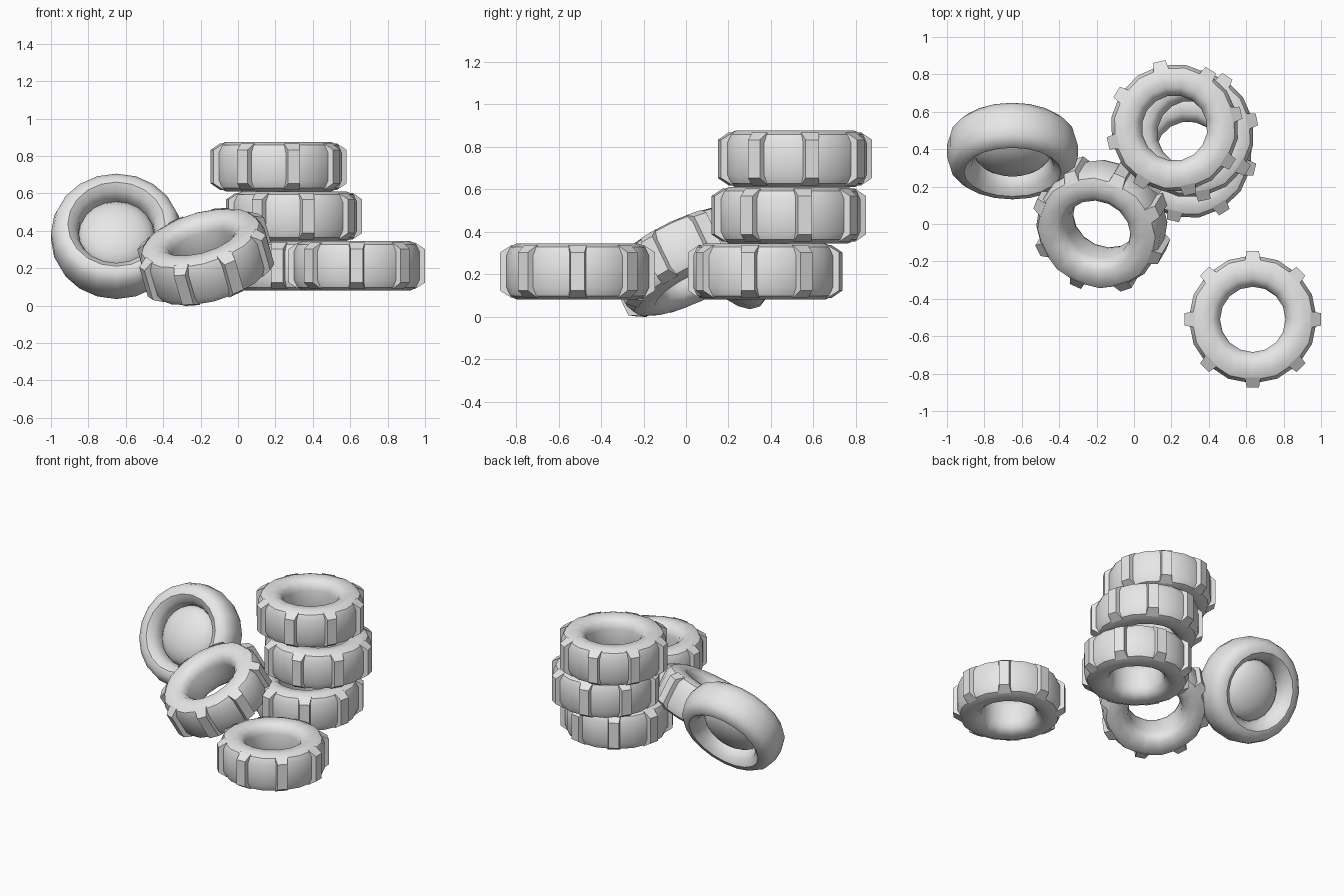
import bpy
import bmesh
from math import cos, sin, pi, radians
from mathutils import Vector, Matrix

cube = bpy.data.objects.get("Cube")
if cube:
    bpy.data.objects.remove(cube, do_unlink=True)

# One plain grey for everything
grey = bpy.data.materials.new("light_grey")
grey.use_nodes = True
colour = (0.8, 0.8, 0.8, 1)
grey.diffuse_color = colour
grey.node_tree.nodes["Principled BSDF"].inputs["Base Color"].default_value = colour

# Upper half of each tyre section: radius, height above the mid plane
CHUNKY = [(0.175, 0.06), (0.185, 0.10), (0.22, 0.13), (0.285, 0.1325),
          (0.325, 0.115), (0.343, 0.075)]
ROUND = [(0.203, 0.05), (0.222, 0.10), (0.26, 0.13), (0.30, 0.125),
         (0.335, 0.09), (0.35, 0.035)]


def lathe(bm, half, sides):
    """Closed ring swept from a section mirrored about the mid plane."""
    section = half + [(r, -z) for r, z in reversed(half)]
    rings = []
    for i in range(sides):
        a = 2 * pi * i / sides
        rings.append([bm.verts.new((r * cos(a), r * sin(a), z)) for r, z in section])
    n = len(section)
    for i in range(sides):
        a, b = rings[i], rings[(i + 1) % sides]
        for j in range(n):
            k = (j + 1) % n
            bm.faces.new((a[j], a[k], b[k], b[j]))


def add_lug(bm, angle):
    """Tread block that tapers towards its outer face."""
    verts = bmesh.ops.create_cube(bm, size=1)["verts"]
    for v in verts:
        outer = v.co.x > 0
        v.co.x = 0.365 if outer else 0.31
        v.co.y *= 0.066 if outer else 0.085
        v.co.z *= 0.18 if outer else 0.25
    bmesh.ops.rotate(bm, verts=verts, matrix=Matrix.Rotation(angle, 3, "Z"))


def finish(bm, name, centre, axis, spin):
    bmesh.ops.recalc_face_normals(bm, faces=bm.faces)
    mesh = bpy.data.meshes.new(name)
    bm.to_mesh(mesh)
    bm.free()
    mesh.materials.append(grey)
    obj = bpy.data.objects.new(name, mesh)
    bpy.context.collection.objects.link(obj)
    turn = Vector((0, 0, 1)).rotation_difference(Vector(axis)).to_matrix().to_4x4()
    obj.matrix_world = (Matrix.Translation(centre) @ turn
                        @ Matrix.Rotation(radians(spin), 4, "Z"))
    bpy.ops.object.select_all(action="DESELECT")
    obj.select_set(True)
    bpy.context.view_layer.objects.active = obj
    bpy.ops.object.shade_smooth_by_angle(angle=radians(40))


def tyre(name, centre, axis=(0, 0, 1), spin=0, half=CHUNKY, sides=16, lugs=8):
    bm = bmesh.new()
    lathe(bm, half, sides)
    for i in range(lugs):
        add_lug(bm, 2 * pi * i / lugs)
    finish(bm, name, centre, axis, spin)


# Lone flat tyre and the stack of three
tyre("front_tyre", (0.635, -0.51, 0.2125))
tyre("stack_bottom_tyre", (0.29, 0.373, 0.2125), spin=-13)
tyre("stack_middle_tyre", (0.30, 0.484, 0.4775), spin=12)
tyre("stack_top_tyre", (0.217, 0.513, 0.7425), spin=13)

# Leaning treaded tyre
tyre("leaning_tyre", (-0.172, 0, 0.26), axis=(-0.25, -0.42, 0.87), spin=22)

# Smooth wheel tipped back, with a domed hub filling the hole
wheel_centre = (-0.65, 0.39, 0.37)
wheel_axis = (0, -0.866, 0.5)
tyre("smooth_wheel", wheel_centre, wheel_axis, half=ROUND, sides=20, lugs=0)
hub = bmesh.new()
bmesh.ops.create_uvsphere(hub, u_segments=20, v_segments=12, radius=0.207)
bmesh.ops.scale(hub, vec=(1, 1, 0.5), verts=hub.verts)
finish(hub, "wheel_hub", wheel_centre, wheel_axis, 0)
